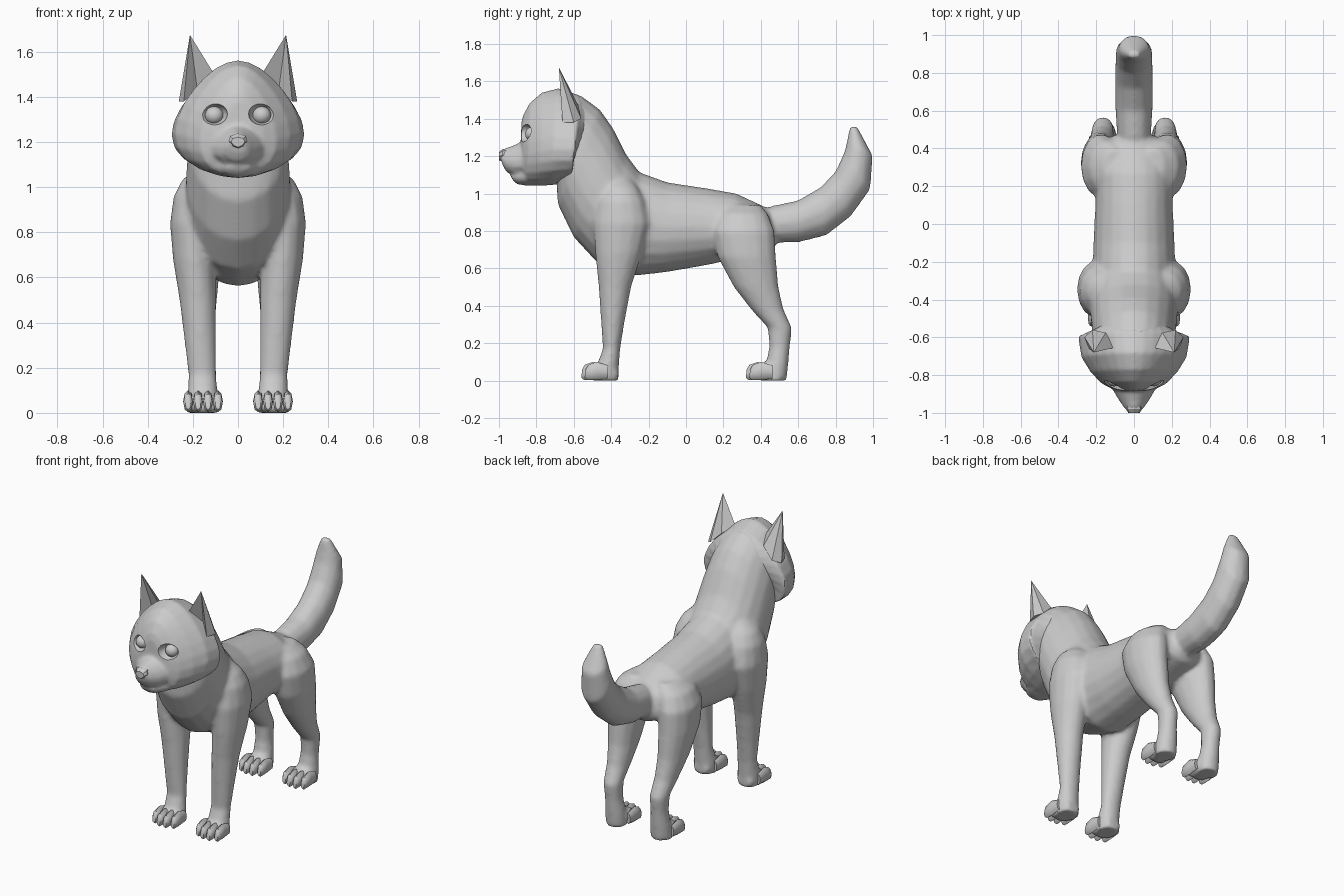
import bpy, bmesh, math
from mathutils import Vector

cube = bpy.data.objects.get("Cube")
if cube:
    bpy.data.objects.remove(cube, do_unlink=True)

grey = bpy.data.materials.new("soft_grey")
grey.use_nodes = True
grey.diffuse_color = (0.6, 0.6, 0.6, 1)
grey.node_tree.nodes["Principled BSDF"].inputs["Base Color"].default_value = (0.6, 0.6, 0.6, 1)


def finish(name, bm, angle=40):
    """Turn a bmesh into a shaded object."""
    bmesh.ops.recalc_face_normals(bm, faces=bm.faces)
    mesh = bpy.data.meshes.new(name)
    bm.to_mesh(mesh)
    bm.free()
    mesh.materials.append(grey)
    obj = bpy.data.objects.new(name, mesh)
    bpy.context.collection.objects.link(obj)
    shade(obj, angle)
    return obj


def shade(obj, angle):
    bpy.ops.object.select_all(action="DESELECT")
    obj.select_set(True)
    bpy.context.view_layer.objects.active = obj
    bpy.ops.object.shade_smooth_by_angle(angle=math.radians(angle))


def fuse(parts, voxel, rounds, angle):
    """Melt overlapping parts into one soft skin, kept in the first part."""
    bpy.ops.object.select_all(action="DESELECT")
    for part in parts:
        part.select_set(True)
    bpy.context.view_layer.objects.active = parts[0]
    bpy.ops.object.join()
    remesh = parts[0].modifiers.new("skin", "REMESH")
    remesh.mode = "VOXEL"
    remesh.voxel_size = voxel
    soften = parts[0].modifiers.new("soften", "SMOOTH")
    soften.iterations = rounds
    for name in ("skin", "soften"):
        bpy.ops.object.modifier_apply(modifier=name)
    shade(parts[0], angle)


def loft(name, rings, sides=16, pear=0, angle=40):
    """Skin rings given as (centre, across axis, up axis); pear widens the low half."""
    bm = bmesh.new()
    loops = []
    for centre, across, up in rings:
        loop = []
        for i in range(sides):
            a = math.tau * i / sides
            wide = math.cos(a) * (1 - pear * math.sin(a))
            loop.append(bm.verts.new(centre + across * wide + up * math.sin(a)))
        loops.append(loop)
    for a, b in zip(loops, loops[1:]):
        for i in range(sides):
            j = (i + 1) % sides
            bm.faces.new((a[i], a[j], b[j], b[i]))
    bm.faces.new(loops[0])
    bm.faces.new(loops[-1])
    return finish(name, bm, angle)


def spine(name, sections, x=0, **options):
    """Loft from (top y, top z, bottom y, bottom z, half width)."""
    rings = []
    for ty, tz, by, bz, w in sections:
        top, low = Vector((x, ty, tz)), Vector((x, by, bz))
        rings.append(((top + low) / 2, Vector((w, 0, 0)), (top - low) / 2))
    return loft(name, rings, **options)


def limb(name, sections, side):
    """Loft from level rings (x, y, z, half width, half depth)."""
    rings = [(Vector((side * x, y, z)), Vector((w, 0, 0)), Vector((0, d, 0)))
             for x, y, z, w, d in sections]
    return loft(name, rings, sides=14)


def ball(name, place, size):
    bm = bmesh.new()
    bmesh.ops.create_uvsphere(bm, u_segments=16, v_segments=10, radius=1)
    bmesh.ops.scale(bm, vec=Vector(size), verts=bm.verts)
    bmesh.ops.translate(bm, vec=Vector(place), verts=bm.verts)
    return finish(name, bm)


# Torso and neck
body = [spine("body", [
    (.49, .82, .49, .74, .06), (.44, .92, .46, .70, .14), (.27, 1.0, .27, .65, .205),
    (.1, 1.03, .1, .615, .205), (-.1, 1.06, -.1, .58, .215), (-.25, 1.115, -.27, .56, .22),
    (-.32, 1.21, -.48, .635, .235), (-.39, 1.35, -.6, .765, .23),
    (-.46, 1.45, -.685, .94, .22), (-.57, 1.53, -.695, 1.1, .205)], sides=20, pear=.04)]

# Tail
body.append(spine("tail", [
    (.38, .90, .42, .76, .07), (.46, .935, .48, .735, .09), (.6, .965, .61, .74, .1),
    (.72, 1.035, .75, .775, .1), (.8, 1.12, .88, .875, .1), (.845, 1.22, .985, 1.02, .097),
    (.86, 1.28, 1.0, 1.2, .08), (.875, 1.36, .915, 1.36, .03)], sides=12))

# Head with a pear-shaped section, muzzle and lower jaw
head = spine("head", [
    (-.48, 1.46, -.62, 1.14, .18), (-.57, 1.525, -.61, 1.06, .285),
    (-.68, 1.563, -.72, 1.045, .268), (-.77, 1.54, -.79, 1.04, .222),
    (-.835, 1.485, -.85, 1.045, .165), (-.87, 1.42, -.875, 1.075, .11),
    (-.88, 1.38, -.885, 1.15, .06)], sides=24, pear=.3)
muzzle = spine("muzzle", [
    (-.74, 1.34, -.74, 1.09, .2), (-.86, 1.285, -.85, 1.09, .125),
    (-.93, 1.255, -.92, 1.095, .085), (-.975, 1.24, -.96, 1.115, .056),
    (-1.0, 1.22, -.98, 1.15, .035)], sides=14, pear=.2)
jaw = spine("lower_jaw", [
    (-.74, 1.16, -.74, 1.045, .17), (-.86, 1.14, -.86, 1.042, .1),
    (-.92, 1.12, -.905, 1.05, .06), (-.94, 1.1, -.925, 1.07, .035)], sides=14)
fuse([head, muzzle, jaw], .011, 3, 35)

# Eye sockets cut into the head
for side in (1, -1):
    cutter = ball("socket_cutter", (side * .11, -.9, 1.325), (.066, .1, .052))
    cutter.hide_render = True
    cut = head.modifiers.new("socket", "BOOLEAN")
    cut.operation = "DIFFERENCE"
    cut.solver = "EXACT"
    cut.object = cutter
    bpy.context.view_layer.objects.active = head
    bpy.ops.object.modifier_apply(modifier=cut.name)
    bpy.data.objects.remove(cutter, do_unlink=True)
shade(head, 35)

# Nose
spine("nose", [
    (-.95, 1.24, -.95, 1.18, .036), (-.98, 1.238, -.98, 1.17, .042),
    (-1.0, 1.222, -1.0, 1.178, .03)], sides=8, pear=-.2, angle=25)

front_leg = [
    (.12, -.37, 1.1, .05, .06), (.165, -.355, 1.03, .085, .1), (.186, -.35, .96, .1, .13),
    (.202, -.345, .84, .1, .152), (.195, -.36, .68, .094, .127), (.178, -.38, .5, .082, .088),
    (.166, -.392, .3, .07, .062), (.158, -.398, .17, .063, .047),
    (.155, -.42, .07, .068, .062), (.155, -.43, 0, .068, .07)]
hind_leg = [
    (.1, .3, .94, .06, .1), (.14, .3, .89, .095, .14), (.175, .305, .8, .105, .17),
    (.18, .325, .66, .102, .158), (.176, .375, .5, .083, .121), (.17, .435, .38, .067, .088),
    (.165, .503, .28, .057, .065), (.162, .5, .18, .053, .056),
    (.16, .487, .08, .064, .06), (.16, .475, 0, .066, .064)]

# Concave ear: base outline from inner front around the back, with a hollow front
ear_base = [(.105, -.655, 1.5), (.15, -.575, 1.47), (.22, -.56, 1.4),
            (.262, -.6, 1.38), (.24, -.66, 1.38), (.18, -.61, 1.43)]

for side, word in ((1, "left"), (-1, "right")):
    ball(f"{word}_eye", (side * .105, -.818, 1.318), (.042, .042, .04))

    # Ear
    bm = bmesh.new()
    base = [bm.verts.new((side * x, y, z)) for x, y, z in ear_base]
    tip = bm.verts.new((side * .213, -.68, 1.675))
    for i, v in enumerate(base):
        bm.faces.new((v, base[(i + 1) % len(base)], tip))
    bm.faces.new(base)
    finish(f"{word}_ear", bm, 30)

    for kind, leg, heel in (("front", front_leg, -.38), ("hind", hind_leg, .5)):
        body.append(limb(f"{word}_{kind}_leg", leg, side))
        reach = -.555 if kind == "front" else .325
        # Paw pad
        body.append(spine(f"{word}_{kind}_paw", [
            (heel + .015, .07, heel + .02, 0, .05), (heel - .05, .11, heel - .04, 0, .07),
            (reach + .07, .09, reach + .06, 0, .076), (reach + .04, .055, reach + .04, 0, .066)],
            x=side * .155, sides=12))
        # Four toes, the middle pair longest
        for n in range(4):
            y = reach + (.018 if n in (0, 3) else 0)
            spine(f"{word}_{kind}_toe_{n + 1}", [
                (y + .12, .08, y + .12, .01, .016), (y + .06, .1, y + .06, .003, .022),
                (y + .015, .085, y + .01, .003, .021), (y, .06, y - .005, .015, .012)],
                x=side * (.089 + n * .044), sides=8)

# Torso, tail, legs and paws become one skin
fuse(body, .013, 8, 50)
